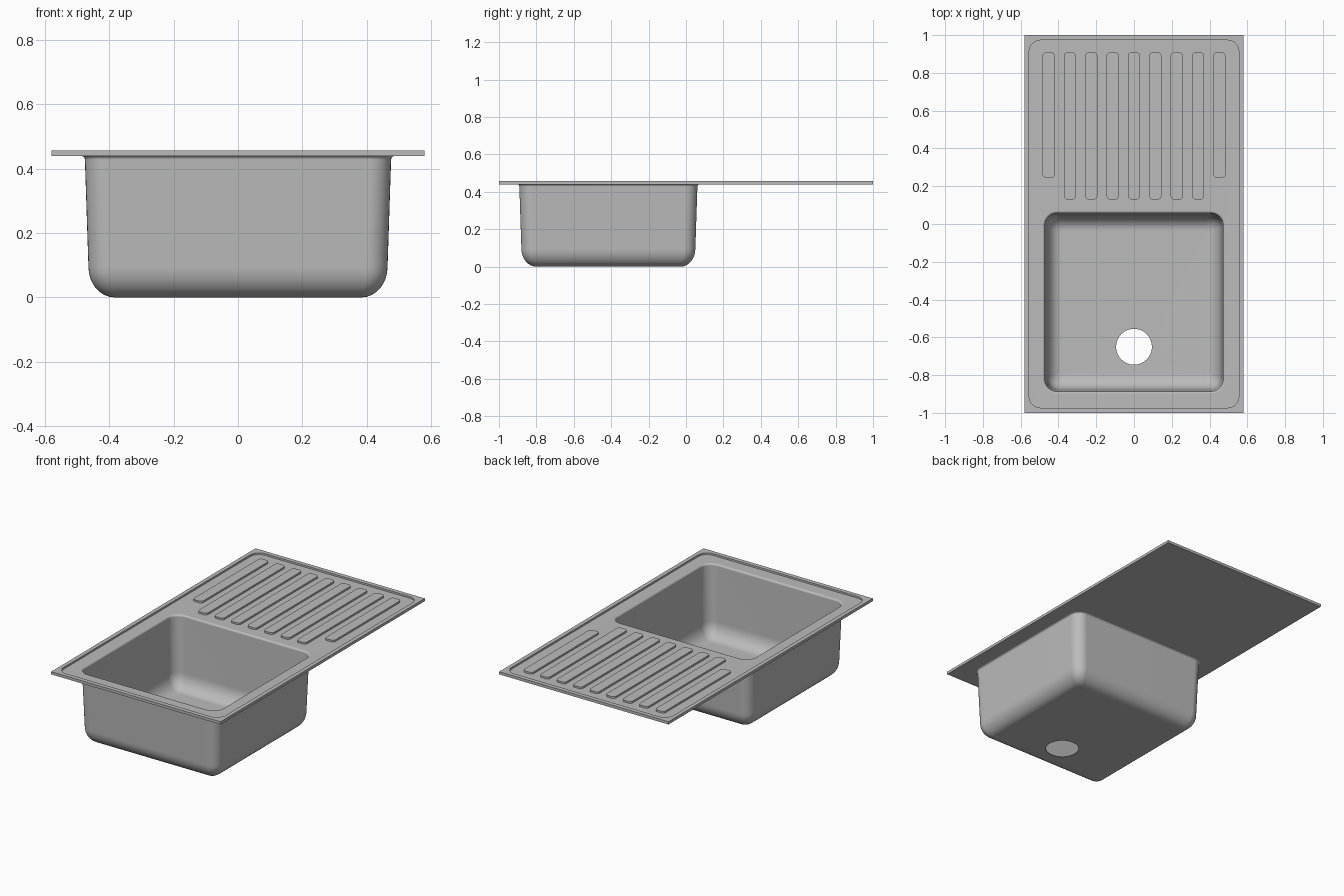
import bpy, bmesh, math

default = bpy.data.objects.get("Cube")
if default:
    bpy.data.objects.remove(default, do_unlink=True)

steel = bpy.data.materials.new("brushed steel grey")
steel.use_nodes = True
colour = (0.5, 0.5, 0.5, 1)
steel.diffuse_color = colour
steel.node_tree.nodes["Principled BSDF"].inputs["Base Color"].default_value = colour

SEG = 8                      # segments per rounded corner
RIM, PANEL, UNDER = 0.457, 0.446, 0.44
BOWL_Y, DRAIN_Y = -0.415, -0.65
SKIN = 0.004                 # bowl sheet thickness


def ring(bm, cy, hx, hy, r, z, cx=0):
    """Rounded rectangle of vertices at height z."""
    verts = []
    for q, (sx, sy) in enumerate([(1, 1), (-1, 1), (-1, -1), (1, -1)]):
        for i in range(SEG + 1):
            a = (q + i / SEG) * math.pi / 2
            verts.append(bm.verts.new((cx + sx * (hx - r) + r * math.cos(a),
                                       cy + sy * (hy - r) + r * math.sin(a), z)))
    return verts


def bridge(bm, a, b):
    n = len(a)
    for i in range(n):
        j = (i + 1) % n
        bm.faces.new((a[i], a[j], b[j], b[i]))


def finish(bm, name):
    bmesh.ops.remove_doubles(bm, verts=bm.verts, dist=0.00005)
    bmesh.ops.recalc_face_normals(bm, faces=bm.faces)
    mesh = bpy.data.meshes.new(name)
    bm.to_mesh(mesh)
    bm.free()
    mesh.materials.append(steel)
    obj = bpy.data.objects.new(name, mesh)
    bpy.context.collection.objects.link(obj)
    bpy.ops.object.select_all(action='DESELECT')
    obj.select_set(True)
    bpy.context.view_layer.objects.active = obj
    bpy.ops.object.shade_smooth_by_angle(angle=math.radians(35))
    weighted = obj.modifiers.new("even shading", 'WEIGHTED_NORMAL')
    weighted.keep_sharp = True
    return obj


def bowl_rings(bm, inset, floor, top):
    """Bowl skin from the drain hole up to the flared lip."""
    rings = [ring(bm, DRAIN_Y, 0.095, 0.095, 0.095, floor)]
    # floor fillet
    for i in range(SEG + 1):
        a = i / SEG * math.pi / 2
        half = 0.385 + 0.08 * math.sin(a) - inset
        z = floor + 0.095 * (1 - math.cos(a))
        rings.append(ring(bm, BOWL_Y, half, half, 0.012 + 0.053 * math.sin(a), z))
    # flared lip
    for i in range(5):
        a = i / 4 * math.pi / 2
        half = 0.476 + 0.012 * (1 - math.cos(a)) - inset
        z = top - 0.012 * (1 - math.sin(a))
        rings.append(ring(bm, BOWL_Y, half, half, half - 0.41 + inset, z))
    return rings


# Sink body: inner skin, recessed panel, raised rim, underside, outer skin
bm = bmesh.new()
loops = bowl_rings(bm, SKIN, SKIN, PANEL)
loops += [ring(bm, 0, 0.555, 0.973, 0.06, PANEL),
          ring(bm, 0, 0.555, 0.973, 0.06, RIM),
          ring(bm, 0, 0.58, 1, 0, RIM),
          ring(bm, 0, 0.58, 1, 0, UNDER)]
loops += reversed(bowl_rings(bm, 0, 0, UNDER))
for a, b in zip(loops, loops[1:] + loops[:1]):
    bridge(bm, a, b)
finish(bm, "sink_body")

# Raised drainer ribs, the outer pair shorter
for k in range(-4, 5):
    y0, y1 = (0.245 if abs(k) == 4 else 0.13), 0.908
    bm = bmesh.new()
    low, high = (ring(bm, (y0 + y1) / 2, 0.032, (y1 - y0) / 2, 0.018, z, k * 0.113)
                 for z in (PANEL - 0.002, RIM))
    bridge(bm, low, high)
    bm.faces.new(high)
    bm.faces.new(low[::-1])
    finish(bm, f"drainer_rib_{k + 5}")
